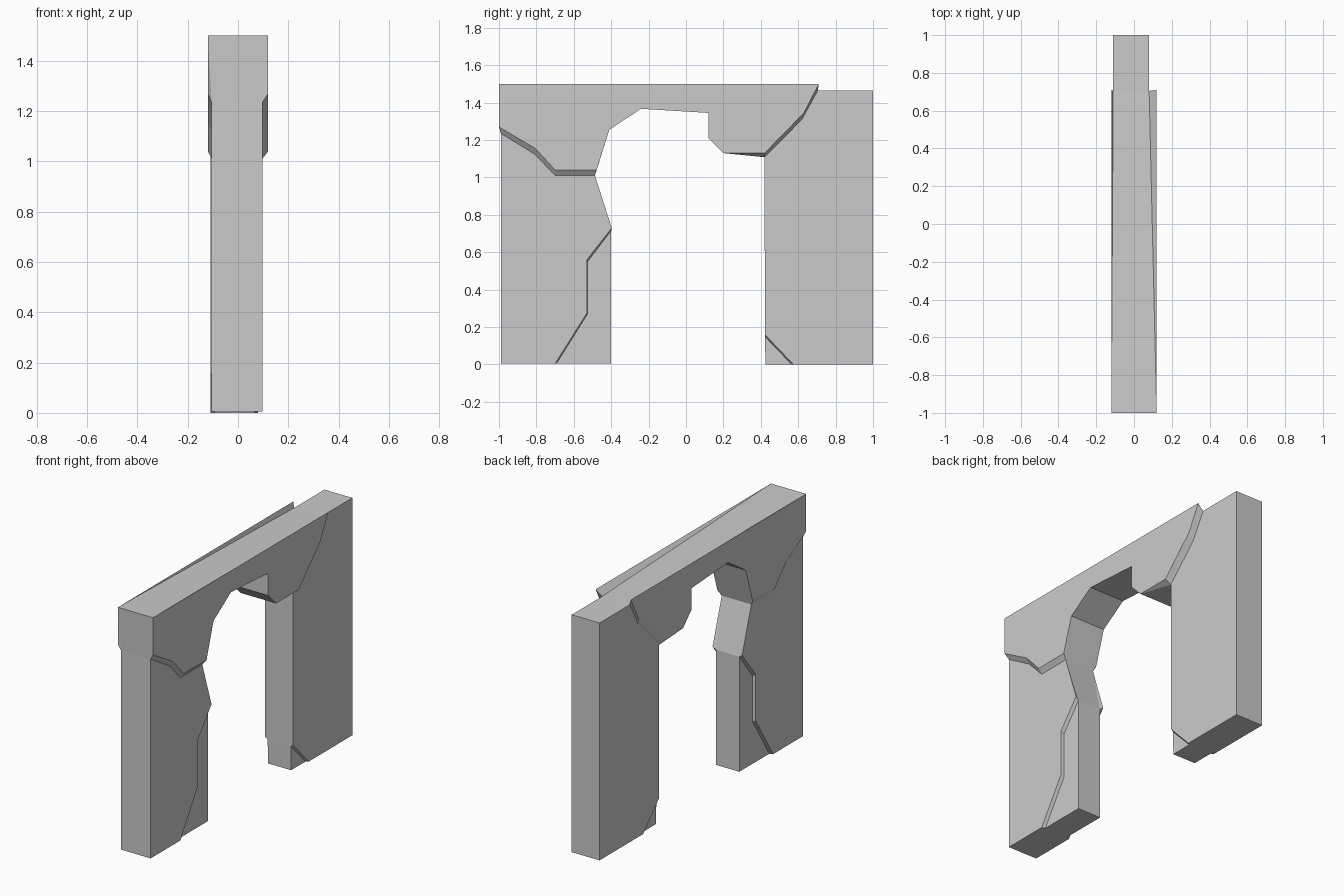
import bpy
import bmesh

if "Cube" in bpy.data.objects:
    bpy.data.objects.remove(bpy.data.objects["Cube"])


def stone(name, profile, x0, x1, seam=None):
    """Extrude a (y, z) profile along x; seam points {index: (y, z, x0, x1)}
    step in to a narrower core, leaving a bevelled lip on both sides."""
    seam = seam or {}
    core = [seam.get(i, (y, z, x0, x1)) for i, (y, z) in enumerate(profile)]
    rings = [[(x0, y, z) for y, z in profile],
             [(c[2], c[0], c[1]) for c in core],
             [(c[3], c[0], c[1]) for c in core],
             [(x1, y, z) for y, z in profile]]
    bm = bmesh.new()
    rows = [[bm.verts.new(p) for p in ring] for ring in rings]
    n = len(profile)
    for a, b in zip(rows, rows[1:]):
        for i in range(n):
            j = (i + 1) % n
            bm.faces.new((a[i], a[j], b[j], b[i]))
    bm.faces.new(rows[0])
    bm.faces.new(rows[-1])
    # Points without a seam have coincident rings; weld them
    bmesh.ops.remove_doubles(bm, verts=bm.verts[:], dist=0.0005)
    bmesh.ops.recalc_face_normals(bm, faces=bm.faces[:])
    mesh = bpy.data.meshes.new(name)
    bm.to_mesh(mesh)
    bm.free()
    ob = bpy.data.objects.new(name, mesh)
    bpy.context.collection.objects.link(ob)
    return ob


FRONT = (-0.105, 0.097)        # front pillar sides
REAR = (-0.11, 0.08)           # rear pillar sides
FRONT_FOOT = (-0.084, 0.076)   # worn foot of front pillar
REAR_FOOT = (-0.093, 0.065)    # worn foot of rear pillar

# Broken lines where the stones meet
front_break = [(-0.99, 1.235), (-0.81, 1.125), (-0.70, 1.01), (-0.487, 1.01)]
rear_break = [(0.42, 1.108), (0.62, 1.31), (0.705, 1.465)]
foot_break = [(-0.692, 0.005), (-0.526, 0.27), (-0.526, 0.55), (-0.40, 0.715)]

# Lintel with ragged arch underside
lintel = [(-1, 1.27), (-0.805, 1.155), (-0.70, 1.04), (-0.478, 1.04),
          (-0.41, 1.255), (-0.24, 1.367), (0.12, 1.345), (0.12, 1.21),
          (0.20, 1.13), (0.42, 1.13), (0.63, 1.345), (0.71, 1.5), (-1, 1.5)]
seam = {i: p + FRONT for i, p in enumerate(front_break)}
seam.update({9 + i: p + REAR for i, p in enumerate(rear_break)})
stone("lintel", lintel, -0.12, 0.12, seam)

# Front pillar and its foot
front = [(-0.70, 0.005), (-0.53, 0.275), (-0.53, 0.56), (-0.397, 0.73)]
seam = {i: p + FRONT_FOOT for i, p in enumerate(foot_break)}
stone("front_pillar", front + front_break[::-1] + [(-0.99, 0.005)], *FRONT, seam)
stone("front_pillar_foot", foot_break + [(-0.40, 0.005)], *FRONT_FOOT)

# Rear pillar and its foot
rear = [(0.575, 0), (0.422, 0.16)] + rear_break + [(1, 1.465), (1, 0)]
rear_foot = [(0.565, 0), (0.422, 0.148)]
seam = {i: p + REAR_FOOT for i, p in enumerate(rear_foot)}
stone("rear_pillar", rear, *REAR, seam)
stone("rear_pillar_foot", rear_foot + [(0.425, 0)], *REAR_FOOT)
